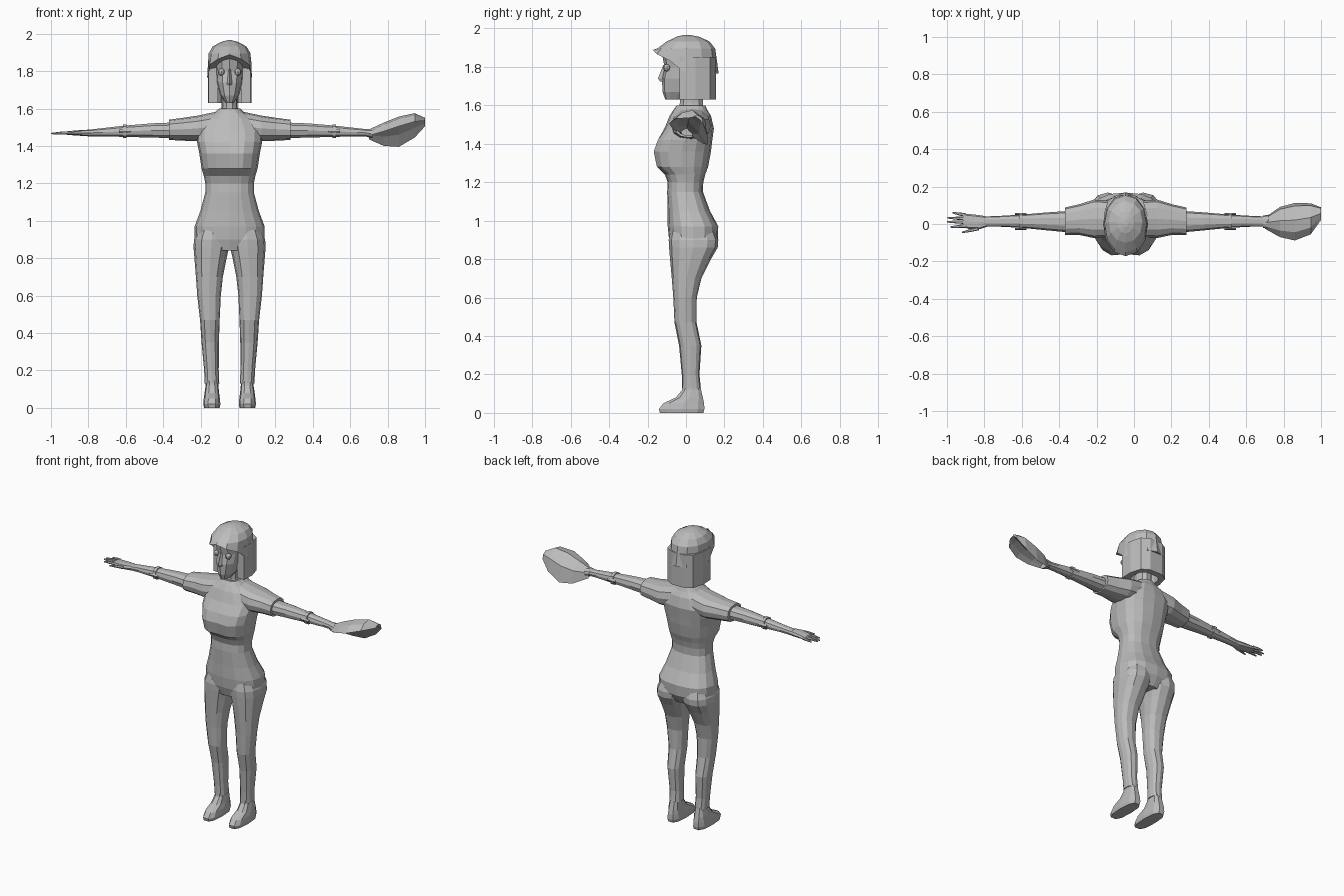
import bpy, bmesh, math
from mathutils import Vector

CX = -0.045  # body centre line
grey = bpy.data.materials.new("plain grey")
grey.diffuse_color = (0.5, 0.5, 0.5, 1)


def make(name, rings, side=1, cap=True):
    """Bridge rings of points into a closed, flat-shaded part."""
    bm = bmesh.new()
    vs = [[bm.verts.new((p[0] * side + CX, p[1], p[2])) for p in r] for r in rings]
    n = len(vs[0])
    for a, b in zip(vs, vs[1:]):
        for i in range(n):
            j = (i + 1) % n
            bm.faces.new((a[i], a[j], b[j], b[i]))
    if cap:
        bm.faces.new(vs[0])
        bm.faces.new(vs[-1])
    bmesh.ops.recalc_face_normals(bm, faces=bm.faces)
    me = bpy.data.meshes.new(name)
    bm.to_mesh(me)
    bm.free()
    me.materials.append(grey)
    ob = bpy.data.objects.new(name, me)
    bpy.context.collection.objects.link(ob)
    return ob


def ring(axis, pos, a0, a1, b0, b1, n=12, p=2.4):
    """Rounded section between two pairs of extents, across x or z."""
    pts = []
    for i in range(n):
        t = 2 * math.pi * i / n
        c, s = math.cos(t), math.sin(t)
        u = (a0 + a1) / 2 + (a1 - a0) / 2 * math.copysign(abs(c) ** (2 / p), c)
        v = (b0 + b1) / 2 + (b1 - b0) / 2 * math.copysign(abs(s) ** (2 / p), s)
        pts.append(Vector((u, v, pos)) if axis == 'z' else Vector((pos, u, v)))
    return pts


def loft(name, axis, rows, side=1, n=12, p=2.4):
    return make(name, [ring(axis, *r, n=n, p=p) for r in rows], side)


# torso: height, half width, front, back, cleavage depth
torso = [(0.84, .10, -.07, .13, 0), (.90, .188, -.088, .165, 0), (.97, .187, -.095, .168, 0),
         (1.05, .157, -.095, .125, 0), (1.15, .13, -.098, .088, 0), (1.20, .13, -.095, .09, 0),
         (1.24, .138, -.11, .10, 0), (1.28, .15, -.16, .115, .012), (1.36, .162, -.177, .13, .016),
         (1.42, .174, -.155, .137, .01), (1.48, .178, -.112, .145, 0), (1.545, .135, -.085, .13, 0),
         (1.577, .082, -.065, .11, 0), (1.60, .056, -.048, .10, 0)]
rings = []
for z, w, f, b, notch in torso:
    r = ring('z', z, -w, w, f, b, n=16, p=2.5)
    r[12].y += notch
    rings.append(r)
make("torso", rings)

# neck, face, nose and eyes
loft("neck", 'z', [(1.55, -.055, .055, -.04, .095), (1.61, -.043, .043, -.035, .09),
                   (1.70, -.043, .043, -.035, .09)], n=10)
loft("face", 'z', [(1.63, -.022, .022, -.108, .0), (1.67, -.05, .05, -.122, .06),
                   (1.74, -.07, .07, -.125, .1), (1.80, -.075, .075, -.112, .12),
                   (1.87, -.08, .08, -.125, .12)], p=2.2)
loft("nose", 'z', [(1.725, -.013, .013, -.135, -.1), (1.74, -.013, .013, -.146, -.1),
                   (1.81, -.006, .006, -.118, -.1)], n=4)
for s, label in ((-1, "right"), (1, "left")):
    bpy.ops.mesh.primitive_uv_sphere_add(segments=8, ring_count=6, radius=.019,
                                         location=(CX + s * .044, -.1, 1.795))
    eye = bpy.context.object
    eye.name = label + "_eye"
    eye.data.materials.append(grey)

# hair: open-fronted curtain round the head
half = [(.113, -.033), (.116, .05), (.095, .125), (.045, .155)]
inner = [(.045, .115), (.072, .09), (.08, .04), (.062, -.033)]
outline = ([(-x, y) for x, y in half] + [(x, y) for x, y in half[::-1]]
           + [(x, y) for x, y in inner[::-1]] + [(-x, y) for x, y in inner])
make("hair", [[Vector((x, y, z)) for x, y in outline] for z in (1.63, 1.85)])

# fringe and crown with a stepped lower edge
rim = ring('z', 1.765, -.12, .12, -.172, .17, p=2.1)
for v in rim:
    v.z = 1.888 if v.y < -.16 else 1.865 if v.y < -.11 else 1.835 if v.y < -.03 else 1.765
crown = [rim] + [ring('z', *r, p=2.1) for r in
                 [(1.895, -.112, .112, -.15, .152), (1.932, -.09, .09, -.1, .122),
                  (1.956, -.045, .045, -.05, .07), (1.965, -.012, .012, -.015, .025)]]
make("hair_crown", crown)

# limbs on each side
legs = [(.95, .01, .17, -.08, .15), (.90, .0, .19, -.09, .168), (.86, .002, .193, -.088, .165),
        (.80, .016, .188, -.083, .13), (.70, .036, .18, -.074, .08), (.60, .047, .173, -.066, .056),
        (.47, .053, .158, -.06, .055), (.35, .057, .15, -.036, .08), (.20, .058, .136, -.022, .07),
        (.13, .055, .133, -.02, .077)]
shoes = [(0, .053, .137, -.14, .095), (.02, .049, .141, -.145, .1), (.05, .052, .138, -.122, .098),
         (.08, .056, .134, -.055, .09), (.12, .06, .128, -.022, .08), (.18, .063, .126, -.015, .065)]
sleeves = [(.07, -.07, .125, 1.43, 1.583), (.17, -.075, .13, 1.425, 1.562),
           (.25, -.058, .105, 1.428, 1.55), (.325, -.058, .088, 1.432, 1.54)]
arms = [(.30, -.045, .07, 1.44, 1.527), (.42, -.034, .062, 1.443, 1.522),
        (.56, -.02, .05, 1.447, 1.51), (.68, -.014, .043, 1.45, 1.496), (.76, -.014, .04, 1.45, 1.487)]
for s, label in ((-1, "right_"), (1, "left_")):
    loft(label + "leg", 'z', legs, s)
    loft(label + "shoe", 'z', shoes, s, n=10, p=2.8)
    loft(label + "sleeve", 'x', sleeves, s)
    loft(label + "arm", 'x', arms, s, n=10)
    loft(label + "bracelet", 'x', [(.55, -.027, .056, 1.44, 1.517), (.57, -.027, .056, 1.44, 1.517)], s, n=10)
    for y in (-.027, .054):
        loft(label + "bracelet_stud", 'x', [(.53, y - .006, y + .006, 1.468, 1.488),
                                            (.59, y - .006, y + .006, 1.468, 1.488)], s, n=4)

# bare hand: palm, four fingers and a thumb
loft("palm", 'x', [(.74, -.014, .04, 1.452, 1.487), (.78, -.028, .047, 1.453, 1.486),
                   (.84, -.026, .054, 1.457, 1.481), (.87, -.016, .056, 1.459, 1.478)], -1, n=8, p=3)
for name, y0, y1, tip in (("index_finger", -.01, -.016, .935), ("middle_finger", .01, .012, .955),
                          ("ring_finger", .029, .033, .953), ("little_finger", .048, .06, .925),
                          ("thumb", -.024, -.045, .875)):
    start = .785 if name == "thumb" else .855
    loft(name, 'x', [(start, y0 - .01, y0 + .01, 1.459, 1.479),
                     ((start + tip) / 2, (y0 + y1) / 2 - .008, (y0 + y1) / 2 + .008, 1.461, 1.477),
                     (tip, y1 - .004, y1 + .004, 1.462, 1.47)], -1, n=6)

# cupped glove: x, front, back, top, front rim height, back rim height
sections = []
for x, y0, y1, top, f, b in [(.70, -.025, .04, 1.488, 1.455, 1.435), (.78, -.07, .105, 1.525, 1.478, 1.40),
                             (.86, -.088, .13, 1.557, 1.505, 1.395), (.945, -.055, .125, 1.575, 1.53, 1.445),
                             (1.0, .02, .095, 1.55, 1.535, 1.505)]:
    w = y1 - y0
    outer = [(y0, f), (y0 + .2 * w, top - .012), (y0 + .5 * w, top), (y0 + .85 * w, top - .35 * (top - b)), (y1 - .08 * w, b)]
    cup = [(y0 + .72 * w, b + .4 * (top - b)), (y0 + .45 * w, top - .25 * (top - b)), (y0 + .2 * w, f + .2 * (top - f))]
    sections.append([Vector((x - CX, y, z)) for y, z in outer + cup])
make("glove", sections)
loft("glove_cuff", 'x', [(.735, -.02, .045, 1.447, 1.49), (.765, -.028, .05, 1.44, 1.492)], n=10)
